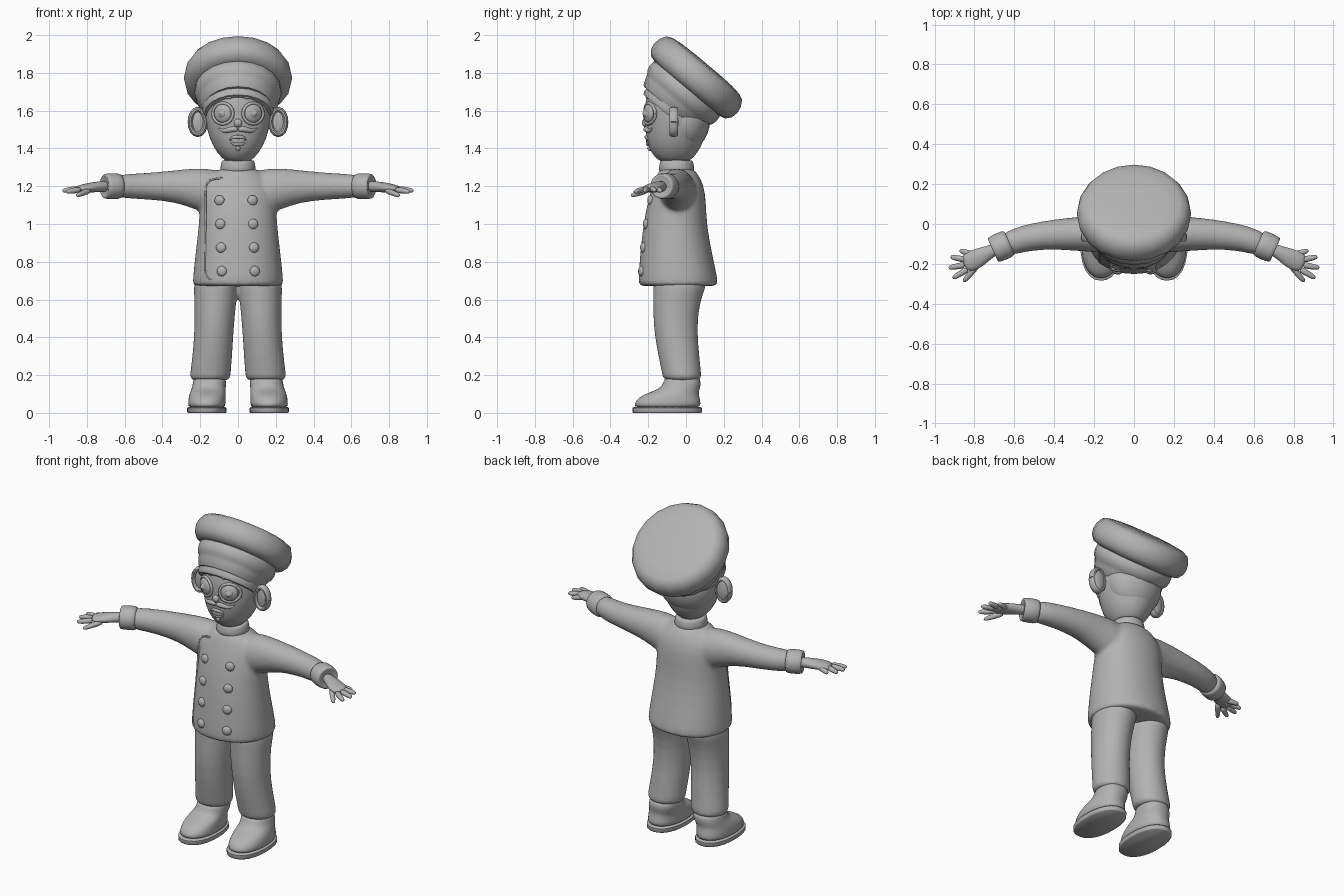
import bpy, bmesh
from math import cos, sin, pi, radians
from mathutils import Vector, Matrix

cube = bpy.data.objects.get("Cube")
if cube:
    bpy.data.objects.remove(cube)

X, Y, Z = Vector((1, 0, 0)), Vector((0, 1, 0)), Vector((0, 0, 1))
GREY = (0.45, 0.45, 0.45, 1)
clay = bpy.data.materials.new("clay_grey")
clay.use_nodes = True
clay.diffuse_color = GREY
clay.node_tree.nodes["Principled BSDF"].inputs["Base Color"].default_value = GREY


def loft(bm, rings, up=Y, axis=None, n=24, power=2.0, side=1):
    """Skin rings of (x, y, z, half width, half depth) along their path."""
    pts = [Vector((r[0] * side, r[1], r[2])) for r in rings]
    loops = []
    for i, (p, r) in enumerate(zip(pts, rings)):
        t = axis or (pts[min(i + 1, len(pts) - 1)] - pts[max(i - 1, 0)]).normalized()
        u = up.cross(t).normalized()
        v = t.cross(u)
        loop = []
        for k in range(n):
            c, s = cos(2 * pi * k / n), sin(2 * pi * k / n)
            f = (abs(c) ** power + abs(s) ** power) ** (-1 / power)
            loop.append(bm.verts.new(p + u * (c * f * r[3]) + v * (s * f * r[4])))
        loops.append(loop)
    for a, b in zip(loops, loops[1:]):
        for k in range(n):
            j = (k + 1) % n
            bm.faces.new((a[k], a[j], b[j], b[k]))
    bm.faces.new(loops[0])
    bm.faces.new(loops[-1])


def ball(bm, loc, size, turn=0):
    m = Matrix.Translation(loc) @ Matrix.Rotation(turn, 4, 'Z') @ Matrix.Diagonal((*size, 1))
    bmesh.ops.create_uvsphere(bm, u_segments=24, v_segments=14, radius=1, matrix=m)


def finish(bm, name, sub=0, mirror=False, blend=False):
    bmesh.ops.recalc_face_normals(bm, faces=bm.faces)
    me = bpy.data.meshes.new(name)
    bm.to_mesh(me)
    bm.free()
    me.materials.append(clay)
    me.shade_smooth()
    if not sub:
        me.set_sharp_from_angle(angle=radians(50))
    ob = bpy.data.objects.new(name, me)
    bpy.context.collection.objects.link(ob)
    if sub:
        ob.modifiers.new("round", 'SUBSURF').levels = sub
        ob.modifiers["round"].render_levels = sub
    if mirror:
        ob.modifiers.new("mirror", 'MIRROR').use_mirror_merge = False
    if blend:
        remesh = ob.modifiers.new("merge", 'REMESH')
        remesh.mode, remesh.voxel_size = 'VOXEL', 0.011
        remesh.use_smooth_shade = True
        smooth = ob.modifiers.new("soften", 'SMOOTH')
        smooth.factor, smooth.iterations = 0.5, 7
    bpy.context.view_layer.update()
    return ob


def front(ob, x, z):
    """Depth of the front surface of a part."""
    ev = ob.evaluated_get(bpy.context.evaluated_depsgraph_get())
    hit, loc, _, _ = ev.ray_cast((x, -2, z), (0, 1, 0))
    return loc.y if hit else -0.2


def on_front(ob, path, radius, lift=0.0):
    """Tapered or even tube rings lying on the front of a part."""
    radii = radius if isinstance(radius, list) else [radius] * len(path)
    return [(x, front(ob, x, z) - lift, z, r, r) for (x, z), r in zip(path, radii)]


# jacket body and sleeves, fused
bm = bmesh.new()
body = [(.67, .225, -.235, .15), (.675, .24, -.25, .167), (.70, .242, -.255, .172),
        (.85, .226, -.243, .137), (1.0, .207, -.227, .11), (1.12, .203, -.203, .107),
        (1.21, .19, -.175, .095), (1.27, .14, -.15, .06), (1.30, .085, -.135, .035)]
loft(bm, [(0, (f + b) / 2, z, w, (b - f) / 2) for z, w, f, b in body], axis=Z, power=2.2)
for s in (1, -1):
    loft(bm, [(.06, -.04, 1.15, .10, .11), (.15, -.045, 1.175, .10, .12),
              (.23, -.05, 1.19, .09, .108), (.33, -.05, 1.2, .082, .086),
              (.45, -.056, 1.2, .072, .073), (.57, -.075, 1.2, .066, .066),
              (.67, -.115, 1.2, .06, .06)], up=Z, side=s)
jacket = finish(bm, "jacket", sub=1, blend=True)

# rolled cuffs
bm = bmesh.new()
loft(bm, [(.62, -.092, 1.2, .06, .06), (.63, -.097, 1.2, .072, .071), (.70, -.128, 1.2, .07, .069),
          (.712, -.133, 1.2, .062, .062), (.70, -.128, 1.2, .045, .045)], up=Z, axis=Vector((.91, -.41, 0)))
finish(bm, "sleeve_cuffs", sub=1, mirror=True)

# collar
bm = bmesh.new()
loft(bm, [(0, -.05, z, w, w) for z, w in
          ((1.27, .09), (1.285, .096), (1.325, .09), (1.338, .084), (1.338, .06))], axis=Z)
finish(bm, "collar", sub=1)

# jacket flap seam and hem
bm = bmesh.new()
flap = [(.10, 1.25), (0, 1.247), (-.10, 1.243), (-.155, 1.235), (-.175, 1.2), (-.172, 1.05),
        (-.17, .9), (-.178, .76), (-.17, .715), (-.12, .70), (0, .695), (.12, .70)]
loft(bm, on_front(jacket, flap, .006), n=8)
finish(bm, "jacket_flap_seam", sub=1)

# buttons
bm = bmesh.new()
for i, z in enumerate((1.125, 1.0, .875, .75)):
    for x in (-.098 + .004 * i, .077 + .004 * i):
        ball(bm, (x, front(jacket, x, z), z), (.027, .016, .027), x * 3)
finish(bm, "buttons")

# trousers, legs fused at the seat
bm = bmesh.new()
for s in (1, -1):
    loft(bm, [(.115, -.03, .73, .118, .15), (.117, -.035, .66, .118, .14), (.12, -.05, .59, .112, .125),
              (.126, -.058, .45, .104, .116), (.136, -.038, .30, .106, .11),
              (.148, -.02, .19, .109, .103), (.148, -.02, .168, .109, .103)], axis=Z, side=s)
finish(bm, "trousers", sub=1, blend=True)

# shoes and soles
bm = bmesh.new()
loft(bm, [(.165, -.1, .02, .098, .177), (.165, -.098, .05, .1, .177), (.164, -.09, .082, .098, .162),
          (.16, -.065, .108, .094, .132), (.155, -.03, .13, .09, .104), (.15, -.02, .16, .088, .1),
          (.15, -.02, .2, .084, .09)], axis=Z, power=2.3)
finish(bm, "shoes", sub=1, mirror=True)
bm = bmesh.new()
loft(bm, [(.165, -.1, z, w, w + .08) for z, w in ((0, .1), (.004, .104), (.026, .104), (.03, .099))],
     axis=Z, power=2.3)
finish(bm, "shoe_soles", mirror=True)

# hands: palm, fingers and thumb
bm = bmesh.new()
loft(bm, [(.68, -.12, 1.2, .03, .03), (.73, -.142, 1.198, .034, .029), (.78, -.17, 1.193, .05, .027),
          (.83, -.192, 1.187, .052, .021), (.855, -.203, 1.185, .035, .014)], up=Z, n=16)
for base, tip in (((.78, -.2, 1.18), (.855, -.29, 1.15)), ((.83, -.225, 1.183), (.91, -.272, 1.17)),
                  ((.845, -.205, 1.187), (.93, -.22, 1.176)), ((.84, -.18, 1.187), (.92, -.165, 1.178)),
                  ((.80, -.155, 1.187), (.875, -.133, 1.175))):
    a, b = Vector(base), Vector(tip)
    loft(bm, [(*a.lerp(b, t), r, r) for t, r in ((0, .018), (.5, .016), (.9, .013), (1, .006))],
         up=Z, n=10)
finish(bm, "hands", sub=1, mirror=True)

# head
bm = bmesh.new()
loft(bm, [(0, y, z, w, d) for z, w, d, y in
          ((1.325, .05, .06, -.06), (1.345, .085, .1, -.062), (1.41, .135, .145, -.06),
           (1.50, .168, .165, -.052), (1.60, .181, .17, -.05), (1.70, .175, .166, -.045),
           (1.78, .13, .12, -.03))], axis=Z)
loft(bm, [(0, -.05, 1.25, .065, .065), (0, -.05, 1.37, .065, .065)], axis=Z)
head = finish(bm, "head", sub=1)

# ears with a raised rim
bm = bmesh.new()
ball(bm, (.21, -.06, 1.54), (.045, .02, .07))
rim = [2 * pi * k / 16 for k in range(17)]
loft(bm, [(.213 + .04 * cos(a), -.065, 1.54 + .066 * sin(a), .014, .024) for a in rim], n=10)
finish(bm, "ears", mirror=True)

# eyes: ball, round rim and iris
bm = bmesh.new()
for r, d in ((.05, .024), (.029, .032), (.016, .036)):
    ball(bm, (.08, front(head, .08, 1.585), 1.585), (r, d, r), .4)
loft(bm, on_front(head, [(.08 + .053 * cos(a), 1.585 + .055 * sin(a)) for a in rim], .009, .004), n=8)
finish(bm, "eyes", mirror=True)

# eyebrows, moustache halves
bm = bmesh.new()
loft(bm, on_front(head, [(.03, 1.668), (.045, 1.676), (.075, 1.682), (.105, 1.672), (.122, 1.655)],
                  [.010, .018, .018, .015, .006]), n=10)
finish(bm, "eyebrows", sub=1, mirror=True)
bm = bmesh.new()
loft(bm, on_front(head, [(0, 1.497), (.02, 1.505), (.05, 1.497), (.08, 1.49), (.105, 1.51)],
                  [.010, .017, .016, .010, .003]), n=10)
finish(bm, "moustache", sub=1, mirror=True)

# nose, mouth and chin tuft
bm = bmesh.new()
ball(bm, (0, front(head, 0, 1.535), 1.535), (.022, .018, .022))
finish(bm, "nose")
bm = bmesh.new()
for z, bow in ((1.458, .006), (1.425, -.006)):
    loft(bm, on_front(head, [(-.045, 1.445), (-.022, z + bow), (0, z), (.022, z + bow), (.045, 1.445)],
                      [.004, .010, .011, .010, .004], .002), n=10)
finish(bm, "lips", sub=1)
bm = bmesh.new()
ball(bm, (0, front(head, 0, 1.443), 1.443), (.035, .007, .018))
finish(bm, "teeth")
bm = bmesh.new()
loft(bm, on_front(head, [(0, 1.412), (0, 1.4), (0, 1.385)], [.010, .016, .006]), up=X, n=10)
finish(bm, "chin_tuft", sub=1)

# hair at the back and forehead curl
bm = bmesh.new()
ball(bm, (0, -.005, 1.555), (.172, .133, .17))
finish(bm, "back_hair")
bm = bmesh.new()
loft(bm, on_front(head, [(-.03, 1.715), (.0, 1.715), (.018, 1.70), (.012, 1.682), (-.004, 1.688)],
                  [.010, .010, .009, .007, .003], .004), n=8)
finish(bm, "hair_curl", sub=1)

# tilted hat with band, and the hairline beneath it
tilt = Matrix.Translation((0, .055, 1.776)) @ Matrix.Rotation(radians(-40), 4, 'X')
crown = [(.08, .09), (.17, .087), (.23, .079), (.262, .065), (.281, .03), (.287, -.005),
         (.28, -.04), (.258, -.068), (.22, -.078)]
band = [(.2, -.05), (.228, -.08), (.23, -.11), (.222, -.14), (.212, -.15), (.205, -.17),
        (.19, -.208), (.182, -.216), (.16, -.212)]
for name, profile, extra in (("hat_crown", crown, 0), ("hat_band", band, 0),
                             ("hairline", [(.165, -.2), (.165, -.235), (.155, -.25), (.13, -.25)], .022)):
    bm = bmesh.new()
    loft(bm, [(0, 0, z, r + extra, r) for r, z in profile], axis=Z, n=20)
    bm.transform(tilt)
    finish(bm, name)
